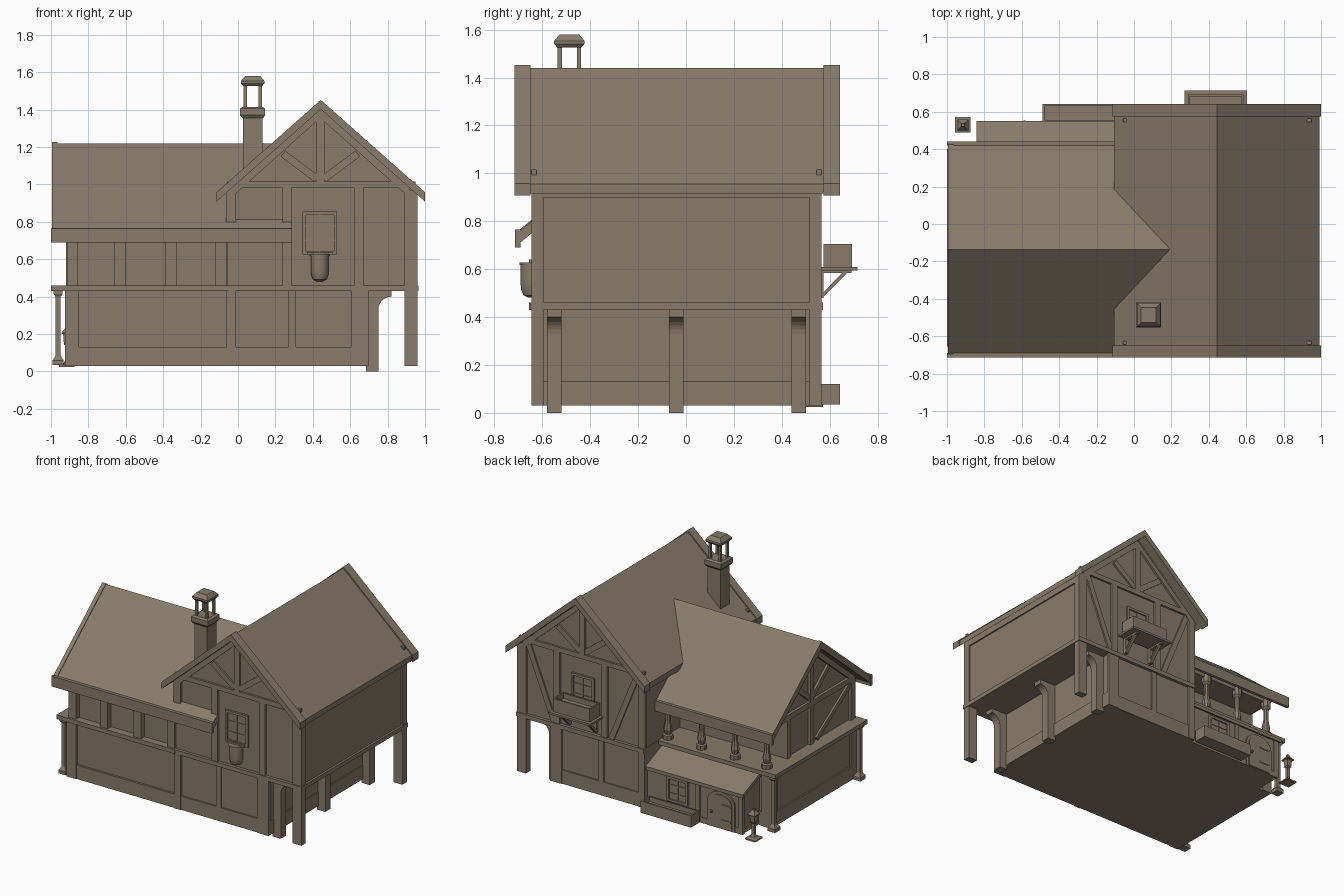
import bpy, bmesh, math
from mathutils import Vector

if "Cube" in bpy.data.objects:
    bpy.data.objects.remove(bpy.data.objects["Cube"])

MAT = bpy.data.materials.new("timber_brown")
MAT.diffuse_color = (0.246, 0.198, 0.144, 1)
MAT.use_nodes = True
MAT.node_tree.nodes["Principled BSDF"].inputs["Base Color"].default_value = MAT.diffuse_color


def finish(name, bm):
    bmesh.ops.recalc_face_normals(bm, faces=bm.faces)
    me = bpy.data.meshes.new(name)
    bm.to_mesh(me)
    bm.free()
    ob = bpy.data.objects.new(name, me)
    me.materials.append(MAT)
    bpy.context.collection.objects.link(ob)
    return ob


def prism(name, pts, axis, a, b):
    """Extrude a profile: axis 'y' takes (x, z) points, axis 'x' takes (y, z) points."""
    bm = bmesh.new()
    put = (lambda p, t: (p[0], t, p[1])) if axis == 'y' else (lambda p, t: (t, p[0], p[1]))
    f = bm.faces.new([bm.verts.new(put(p, a)) for p in pts])
    ext = bmesh.ops.extrude_face_region(bm, geom=[f])
    d = (0, b - a, 0) if axis == 'y' else (b - a, 0, 0)
    bmesh.ops.translate(bm, vec=d, verts=[v for v in ext['geom'] if isinstance(v, bmesh.types.BMVert)])
    return finish(name, bm)


def box(name, x0, x1, y0, y1, z0, z1):
    return prism(name, [(x0, z0), (x1, z0), (x1, z1), (x0, z1)], 'y', y0, y1)


def beam(name, p, q, w, axis, a, b):
    p, q = Vector(p), Vector(q)
    d = (q - p).normalized() * w / 2
    n = Vector((-d.y, d.x))
    return prism(name, [p + n, q + n, q - n, p - n], axis, a, b)


def trough(name, x0, x1, y0, y1, z0, z1, t=0.015):
    bm = bmesh.new()
    bmesh.ops.create_cube(bm, size=1)
    for v in bm.verts:
        v.co = ((x0 + x1) / 2 + v.co.x * (x1 - x0), (y0 + y1) / 2 + v.co.y * (y1 - y0),
                (z0 + z1) / 2 + v.co.z * (z1 - z0))
    top = max(bm.faces, key=lambda f: f.calc_center_median().z)
    bmesh.ops.inset_region(bm, faces=[top], thickness=t)
    ext = bmesh.ops.extrude_discrete_faces(bm, faces=[top])
    bmesh.ops.translate(bm, vec=(0, 0, -0.4 * (z1 - z0)), verts=ext['faces'][0].verts)
    return finish(name, bm)


def lathe(name, x, y, prof, n, k=1.0):
    """Stack of n-sided rings from (half width, z) pairs."""
    bm = bmesh.new()
    rings = [[bm.verts.new((x + r * k * math.cos((i + .5) * math.tau / n),
                            y + r * k * math.sin((i + .5) * math.tau / n), z)) for i in range(n)]
             for r, z in prof]
    for lo, hi in zip(rings, rings[1:]):
        for i in range(n):
            bm.faces.new((lo[i], lo[(i + 1) % n], hi[(i + 1) % n], hi[i]))
    bm.faces.new(rings[0])
    bm.faces.new(rings[-1])
    return finish(name, bm)


def roof(name, axis, c, half, zr, ze, t, a, b):
    prism(name, [(c - half, ze - t), (c - half, ze), (c, zr), (c + half, ze),
                 (c + half, ze - t), (c, zr - t)], axis, a, b)


def window(name, x0, x1, z0, z1, y, out):
    """Framed window on a wall at y, facing out (+1 back, -1 front)."""
    w, d = 0.018, 0.014 * out
    box(name + "_pane", x0, x1, y, y + d * .3, z0, z1)
    for s, (u, v) in zip("lr", ((x0, x0 + w), (x1 - w, x1))):
        box(f"{name}_jamb_{s}", u, v, y, y + d, z0, z1)
    for s, (u, v) in zip("bt", ((z0, z0 + w), (z1 - w, z1))):
        box(f"{name}_rail_{s}", x0 + w, x1 - w, y, y + d, u, v)
    xm = (x0 + x1) / 2
    box(name + "_mullion", xm - .004, xm + .004, y, y + d * .7, z0 + w, z1 - w)
    for i in (1, 2):
        z = z0 + (z1 - z0) * i / 3
        box(f"{name}_bar_{i}", x0 + w, x1 - w, y, y + d * .6, z - .004, z + .004)


# main wing: ground floor, overhanging upper floor with gable, roof and verge strips
box("main_ground_floor", -.06, .69, -.63, .55, .03, .43)
box("main_plinth", -.06, .697, -.64, .56, .03, .13)
prism("main_upper_floor", [(-.055, .43), (.95, .43), (.95, .955), (.4425, 1.41), (-.055, .955)], 'y', -.63, .55)
box("main_floor_beam", -.06, .965, -.652, .572, .43, .46)
roof("main_roof", 'y', .4425, .55, 1.44, .955, .04, -.65, .575)
for s, a, b in (("front", -.715, -.65), ("back", .575, .642)):
    roof("main_verge_" + s, 'y', .4425, .5575, 1.452, .958, .05, a, b)

# timber frame of the main wing, both gable ends
for s, a, b in (("front", -.645, -.625), ("back", .545, .565)):
    box("corner_post_" + s, .89, .96, a if s == "front" else .515, -.595 if s == "front" else b, .03, .97)
    box("inner_corner_post_" + s, -.065, -.01, a, b, .79 if s == "front" else .46, .98)
    box("tie_beam_" + s, -.06, .95, a, b, .98, 1.015)
    box("king_post_" + s, .418, .463, a, b, 1.015, 1.40)
    for i, x in enumerate((.262, .645)):
        box(f"stud_{s}_{i}", x - .025, x + .025, a, b, .46, .98)
    for m in (-1, 1):
        beam(f"rafter_{s}_{m}", (.44, 1.385), (.44 + m * .47, .965), .045, 'y', a, b)
        beam(f"gable_brace_{s}_{m}", (.44 + m * .02, 1.03), (.44 + m * .2, 1.165), .04, 'y', a + .003, b - .003)
        if s == "back":
            beam(f"wall_brace_{m}", (.44 + m * .44, .98), (.44 + m * .23, .46), .04, 'y', a, b - .004)
    box("ground_post_mid_" + s, -.062, -.01, a, b, .03, .43)
    box("ground_post_end_" + s, .605, .697, a, b, .03, .43)
    box("ground_stud_" + s, .27, .31, a + .005, b - .005, .13, .43)
box("side_eave_beam", .94, .96, -.6, .52, .90, .95)

# curved brackets carrying the overhang
arc = [(.82 - .07 * math.cos(t * math.pi / 12), .33 + .07 * math.sin(t * math.pi / 12)) for t in range(7)]
for i, y in enumerate((-.55, -.04, .47)):
    prism(f"overhang_bracket_{i}", [(.685, 0), (.75, 0)] + arc + [(.82, .43), (.685, .43)], 'y', y - .03, y + .03)

# side wing: ground floor, ledge, upper floor, gable and roof
box("wing_ground_floor", -.915, -.06, -.625, .33, .03, .43)
box("wing_plinth", -.925, -.06, -.64, .34, .03, .13)
box("wing_ledge", -1, -.05, -.655, .40, .43, .46)
box("wing_upper_floor", -.90, -.05, -.60, .15, .46, .80)
prism("wing_gable", [(-.62, .72), (.35, .72), (.35, .775), (-.135, 1.175), (-.62, .775)], 'x', -.90, 0)
roof("wing_roof", 'x', -.135, .57, 1.22, .75, .05, -.985, .285)
roof("wing_verge", 'x', -.135, .575, 1.226, .752, .055, -.995, -.965)
box("wing_front_eave_board", -1, .29, -.714, -.69, .69, .765)
box("wing_back_eave_board", -1, -.06, .42, .442, .69, .765)

# timber frame on the side wing
for i, x in enumerate((-.885, -.63, -.36, -.09)):
    box(f"wing_front_post_{i}", x - .03, x + .03, -.64, -.58, .46, .77)
    lathe(f"balcony_column_{i}", x, .335,
          [(.036, .46), (.036, .49), (.022, .495), (.03, .53), (.022, .57), (.018, .59), (.018, .67),
           (.034, .685), (.034, .75)], 8)
box("wing_ground_post", -.925, -.85, -.645, -.57, .03, .43)
box("wing_ground_back_post", -.925, -.85, .27, .345, .03, .43)
for s, y in (("front", -.6), ("middle", -.135), ("back", .13)):
    box("wing_end_post_" + s, -.92, -.89, y - .022, y + .022, .46, .74)
box("wing_end_tie", -.92, -.89, -.62, .35, .735, .775)
box("wing_end_king_post", -.92, -.89, -.157, -.113, .77, 1.16)
for m in (-1, 1):
    beam(f"wing_rafter_{m}", (-.135, 1.15), (-.135 + m * .47, .765), .045, 'x', -.92, -.89)
    beam(f"wing_gable_brace_{m}", (-.135 + m * .02, .80), (-.135 + m * .2, .95), .035, 'x', -.916, -.89)
beam("wing_end_brace_front", (-.58, .72), (-.2, .47), .035, 'x', -.914, -.89)
for s, y in (("front", -.615), ("back", .365)):
    lathe("ledge_post_" + s, -.962, y, [(.03, .035), (.03, .06), (.022, .07), (.014, .085), (.014, .40),
                                        (.024, .415), (.024, .43)], 4, math.sqrt(2))
box("wing_end_rail", -.925, -.90, -.57, .27, .39, .43)

# lean-to entrance with sloped roof, arched door and window
prism("lean_to", [(.3, .03), (.525, .03), (.525, .325), (.3, .42)], 'x', -.82, -.06)
prism("lean_to_roof", [(.29, .41), (.55, .305), (.55, .33), (.29, .44)], 'x', -.842, -.06)
box("lean_to_plinth", -.825, -.06, .5, .532, .03, .07)
for x in (-.81, -.465):
    box("lean_to_post", x - .018, x + .018, .51, .533, .03, .32)


def arch(w, z0, zs):
    return [(-.655 - w, z0), (-.655 + w, z0)] + [
        (-.655 + w * math.cos(t * math.pi / 10), zs + w * .75 * math.sin(t * math.pi / 10)) for t in range(11)]


prism("door_frame", arch(.11, .03, .215), 'y', .52, .535)
prism("door_leaf", arch(.09, .035, .21), 'y', .53, .541)
for z in (.09, .20):
    box("door_hinge", -.74, -.66, .538, .545, z, z + .012)
lathe("door_knob", -.585, .545, [(.006, .135), (.01, .14), (.01, .148), (.006, .153)], 8)
window("lean_to_window", -.39, -.22, .12, .30, .525, 1)
trough("ground_planter", -.49, -.085, .545, .642, .035, .12)

# back window box on a shelf with diagonal brackets
window("back_window", .345, .53, .64, .86, .55, 1)
box("window_box_shelf", .27, .605, .56, .715, .595, .61)
trough("window_box", .29, .585, .575, .692, .61, .705)
for i, x in enumerate((.33, .545)):
    beam(f"shelf_bracket_{i}", (.675, .597), (.565, .485), .014, 'x', x - .012, x + .012)
    box(f"shelf_upright_{i}", x - .012, x + .012, .555, .575, .48, .6)
    box(f"shelf_arm_{i}", x - .012, x + .012, .56, .69, .583, .597)

# front window and hanging round pot
window("front_window", .345, .53, .625, .855, -.63, -1)
pot = lathe("hanging_pot", .437, -.643, [(.018, .482), (.036, .491), (.046, .515), (.048, .54), (.048, .618)], 20)
lathe("pot_rim", .437, -.643, [(.052, .618), (.052, .628)], 20)
box("window_sill", .37, .505, -.655, -.63, .625, .64)
bpy.context.view_layer.objects.active = pot
pot.select_set(True)
bpy.ops.object.shade_smooth_by_angle(angle=math.radians(40))

# chimney with collar, four posts and a stepped cap
cx, cy, r2 = .078, -.487, math.sqrt(2)
lathe("chimney_shaft", cx, cy, [(.052, .98), (.052, 1.36)], 4, r2)
lathe("chimney_collar", cx, cy, [(.056, 1.355), (.067, 1.37), (.067, 1.405), (.054, 1.415)], 4, r2)
for sx in (-1, 1):
    for sy in (-1, 1):
        lathe("chimney_post", cx + sx * .04, cy + sy * .04, [(.009, 1.41), (.009, 1.54)], 4, r2)
lathe("chimney_cap", cx, cy, [(.05, 1.525), (.063, 1.54), (.063, 1.553), (.045, 1.575), (.04, 1.58)], 4, r2)

# lamp beside the door
lathe("lamp_stand", -.915, .53, [(.042, .025), (.042, .035), (.018, .042), (.01, .06), (.01, .14), (.02, .15)], 4, r2)
lathe("lamp_lantern", -.915, .53, [(.016, .15), (.02, .2)], 4, r2)
lathe("lamp_cap", -.915, .53, [(.03, .2), (.03, .206), (.01, .23), (.008, .245)], 4, r2)
